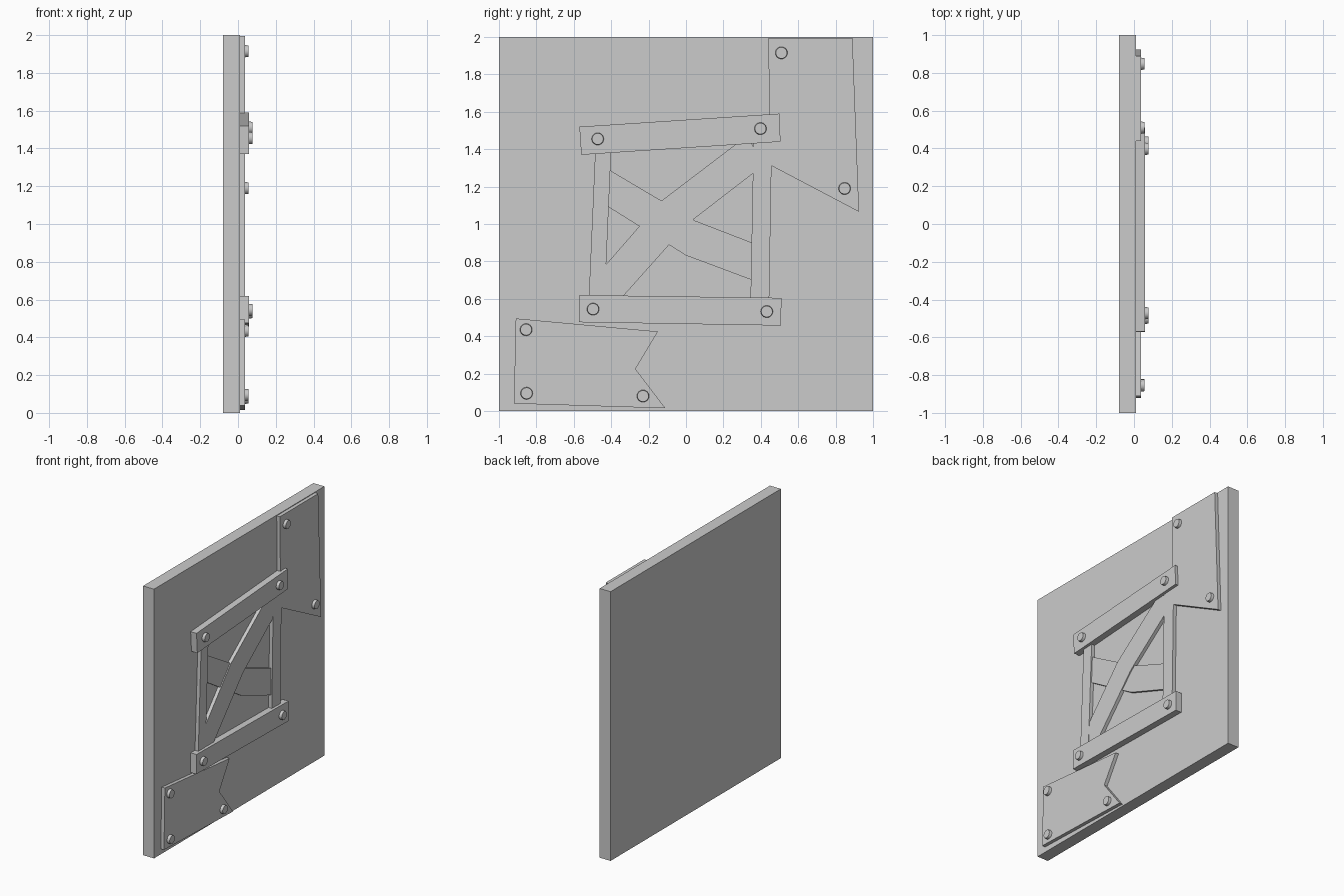
import bpy, bmesh, math
from mathutils import Matrix

if "Cube" in bpy.data.objects:
    bpy.data.objects.remove(bpy.data.objects["Cube"])

FACE = 0.01  # x of the slab's front surface


def plank(name, outline, x1, x0=FACE):
    """Flat board: a (y, z) outline extruded along x."""
    bm = bmesh.new()
    face = bm.faces.new([bm.verts.new((x0, y, z)) for y, z in outline])
    out = bmesh.ops.extrude_face_region(bm, geom=[face])
    moved = [g for g in out["geom"] if isinstance(g, bmesh.types.BMVert)]
    bmesh.ops.translate(bm, verts=moved, vec=(x1 - x0, 0, 0))
    bmesh.ops.recalc_face_normals(bm, faces=bm.faces)
    me = bpy.data.meshes.new(name)
    bm.to_mesh(me)
    bm.free()
    ob = bpy.data.objects.new(name, me)
    bpy.context.collection.objects.link(ob)
    return ob


def rivet(name, y, z, base, height=0.02):
    """Slightly tapered round stud pointing along +x."""
    bm = bmesh.new()
    start = base - 0.01
    depth = height + 0.01
    m = Matrix.Translation((start + depth / 2, y, z)) @ Matrix.Rotation(math.pi / 2, 4, 'Y')
    bmesh.ops.create_cone(bm, cap_ends=True, segments=24, radius1=0.034,
                          radius2=0.03, depth=depth, matrix=m)
    me = bpy.data.meshes.new(name)
    bm.to_mesh(me)
    bm.free()
    ob = bpy.data.objects.new(name, me)
    bpy.context.collection.objects.link(ob)
    bpy.context.view_layer.objects.active = ob
    ob.select_set(True)
    bpy.ops.object.shade_smooth_by_angle()
    ob.select_set(False)


# Main wall slab
plank("wall_slab", [(-1, 0), (1, 0), (1, 2), (-1, 2)], FACE, -0.08)

# Patch plates
plank("upper_patch", [(.44, 1.995), (.89, 1.995), (.925, 1.065), (.45, 1.315)], 0.036)
plank("lower_patch", [(-.91, .495), (-.15, .425), (-.27, .225), (-.11, .015), (-.92, .04)], 0.036)

# Window frame
plank("frame_top", [(-.57, 1.52), (.5, 1.59), (.505, 1.44), (-.56, 1.37)], 0.058)
plank("frame_bottom", [(-.57, .62), (.51, .605), (.508, .457), (-.572, .475)], 0.058)
plank("frame_left", [(-.484, 1.42), (-.399, 1.42), (-.437, .55), (-.522, .55)], 0.037)
plank("frame_right", [(.362, 1.5), (.46, 1.5), (.444, .55), (.344, .55)], 0.037)

# Crossed boards, both bent in the middle
plank("cross_board", [(-.44, 1.307), (.05, 1.017), (.38, .89), (.38, .69),
                      (0, .832), (-.44, 1.107)], 0.027)
plank("diagonal_board", [(-.47, .735), (-.13, 1.125), (.33, 1.475), (.41, 1.31),
                         (.04, 1.025), (0, .99), (-.42, .52)], 0.035)

# Rivets on plates and frame
for y, z in [(.51, 1.915), (.848, 1.19), (-.855, .435), (-.852, .095), (-.23, .08)]:
    rivet("patch_rivet", y, z, 0.036)
for y, z in [(-.472, 1.455), (.398, 1.51), (-.497, .545), (.432, .532)]:
    rivet("frame_rivet", y, z, 0.058)
